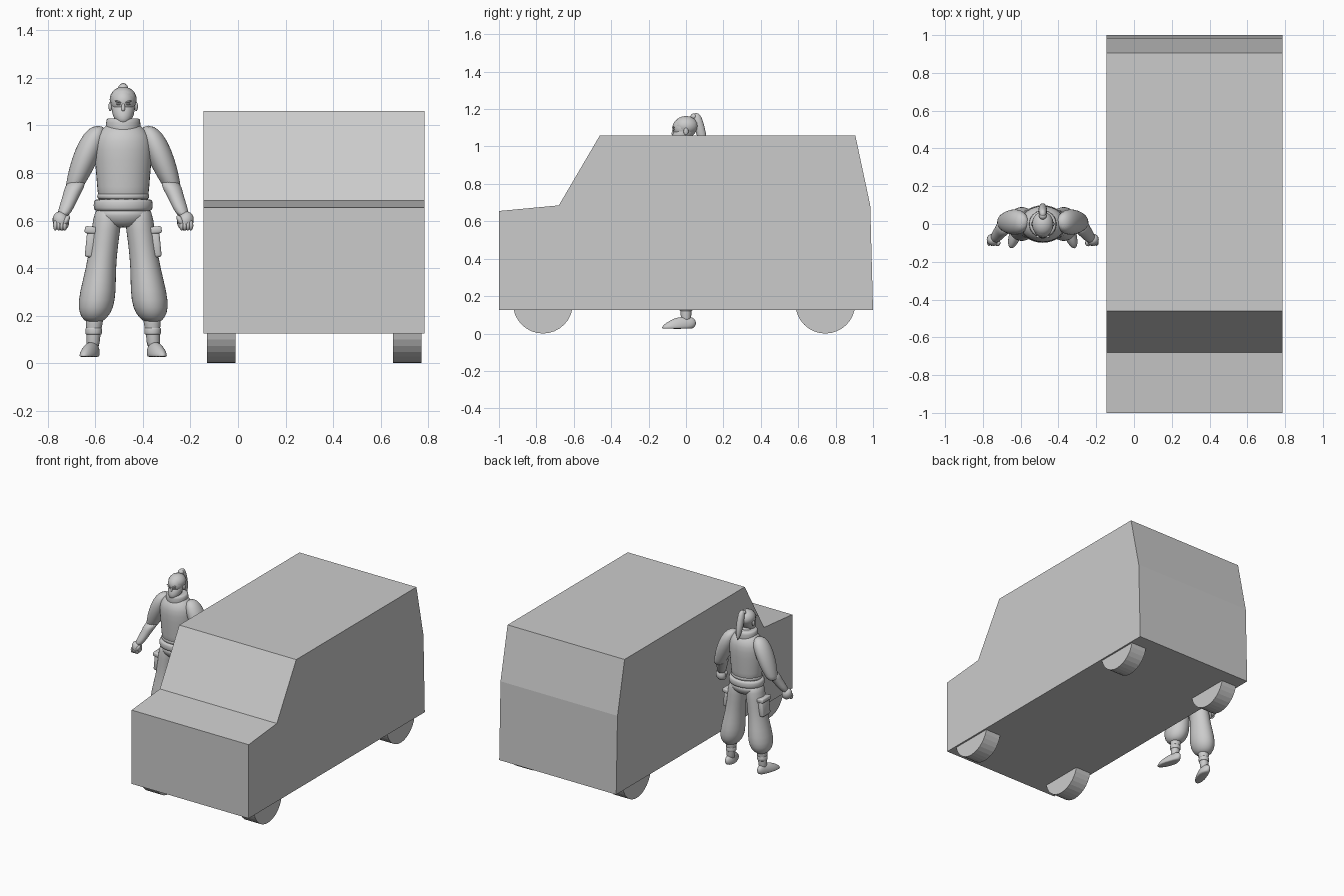
import bpy, bmesh, math
from mathutils import Matrix

default_cube = bpy.data.objects.get("Cube")
if default_cube:
    bpy.data.objects.remove(default_cube, do_unlink=True)

colour = (.6, .6, .6, 1)
grey = bpy.data.materials.new("plain_grey")
grey.use_nodes = True
grey.diffuse_color = colour
grey.node_tree.nodes["Principled BSDF"].inputs["Base Color"].default_value = colour

VAN_LEFT, VAN_RIGHT, VAN_FLOOR = .785, -.145, .125
FIGURE_X = -.483


def finish(name, bm):
    """Turn a bmesh into an object with the shared material."""
    bmesh.ops.recalc_face_normals(bm, faces=bm.faces)
    mesh = bpy.data.meshes.new(name)
    bm.to_mesh(mesh)
    bm.free()
    mesh.materials.append(grey)
    part = bpy.data.objects.new(name, mesh)
    bpy.context.collection.objects.link(part)
    return part


def finish_body_part(name, bm, mirror, subdivide=False):
    """Smooth a part of the figure, place it and mirror it if it is a pair."""
    for face in bm.faces:
        face.smooth = True
    part = finish(name, bm)
    part.location.x = FIGURE_X
    if mirror:
        modifier = part.modifiers.new("mirror", 'MIRROR')
        modifier.use_mirror_merge = False
    if subdivide:
        modifier = part.modifiers.new("subdivision", 'SUBSURF')
        modifier.levels = modifier.render_levels = 1


def loft(name, levels, start=(0, 0), lean=(0, 0), depth=1, mirror=False, splay=0):
    """Skin level ellipses given as (height, half width) along a leaning axis."""
    bm = bmesh.new()
    segments = 16
    top = levels[0][0]
    loops = []
    for z, radius in levels:
        centre_x = start[0] + lean[0] * (top - z)
        centre_y = start[1] + lean[1] * (top - z)
        loop = []
        for i in range(segments):
            angle = math.tau * i / segments
            y = centre_y + depth * radius * math.sin(angle)
            x = centre_x + radius * math.cos(angle) - splay * min(y, 0)
            loop.append(bm.verts.new((x, y, z)))
        loops.append(loop)
    for lower, upper in zip(loops, loops[1:]):
        for i in range(segments):
            bm.faces.new((lower[i - 1], lower[i], upper[i], upper[i - 1]))
    bm.faces.new(loops[0])
    bm.faces.new(loops[-1])
    finish_body_part(name, bm, mirror, subdivide=True)


def band(name, bottom, top, radius, **options):
    """Rounded ring of cloth around a body part."""
    inner = radius * .85
    middle = (bottom + top) / 2
    loft(name, [(bottom, inner), (bottom, radius), (middle, radius * 1.03),
                (top, radius), (top, inner)], **options)


def placed(location, size, tilt):
    return (Matrix.Translation(location) @ Matrix.Rotation(tilt, 4, 'Y')
            @ Matrix.Diagonal((*size, 1)))


def blob(name, location, size, mirror=False, tilt=0):
    """Ellipsoid with the given half sizes."""
    bm = bmesh.new()
    bmesh.ops.create_uvsphere(bm, u_segments=16, v_segments=10, radius=1,
                              matrix=placed(location, size, tilt))
    finish_body_part(name, bm, mirror)


def pad(name, location, size, tilt):
    """Pair of soft boxes with the given full sizes."""
    bm = bmesh.new()
    bmesh.ops.create_cube(bm, size=1, matrix=placed(location, size, tilt))
    bmesh.ops.bevel(bm, geom=bm.edges[:], offset=min(size) / 4, segments=2,
                    affect='EDGES', profile=.5)
    finish_body_part(name, bm, mirror=True)


# Van body: side profile swept across the width
profile = [(-1, VAN_FLOOR), (-1, .655), (-.68, .685), (-.46, 1.06),
           (.905, 1.06), (.985, .685), (1, VAN_FLOOR)]
bm = bmesh.new()
side = bm.faces.new([bm.verts.new((VAN_RIGHT, y, z)) for y, z in profile])
swept = bmesh.ops.extrude_face_region(bm, geom=[side], use_keep_orig=True)
bmesh.ops.translate(bm, vec=(VAN_LEFT - VAN_RIGHT, 0, 0),
                    verts=[v for v in swept["geom"] if isinstance(v, bmesh.types.BMVert)])
finish("van_body", bm)

# Wheels
wheel_radius = .16
for end, y in (("front", -.765), ("rear", .745)):
    for side, x in (("right", -.07), ("left", .713)):
        bm = bmesh.new()
        axle = Matrix.Translation((x, y, wheel_radius)) @ Matrix.Rotation(math.pi / 2, 4, 'Y')
        bmesh.ops.create_cone(bm, cap_ends=True, segments=32, radius1=wheel_radius,
                              radius2=wheel_radius, depth=.12, matrix=axle)
        finish(f"{end}_{side}_wheel", bm)

# Torso and clothing
loft("torso", [(.64, .11), (.74, .11), (.86, .124), (.94, .125), (.98, .1), (1.02, .05)], depth=.8)
band("collar", .96, 1.03, .073)
band("waist_band", .69, .715, .11, depth=.8)
band("belt", .64, .69, .125, depth=.8)
loft("hips", [(.66, .12), (.62, .125), (.58, .09), (.57, .05)], depth=.75)

# Arms and fists
loft("upper_arm", [(1, .02), (.97, .05), (.9, .06), (.82, .054), (.75, .04), (.72, .03)],
     start=(.105, .01), lean=(.39, 0), depth=1.2, mirror=True)
loft("forearm", [(.77, .035), (.74, .043), (.71, .036), (.66, .033), (.61, .025)],
     start=(.193, 0), lean=(.4, -.5), depth=1.1, mirror=True)
blob("fist", (.262, -.083, .598), (.034, .033, .041), mirror=True, tilt=.4)
for finger in range(4):
    blob("finger", (.285 - finger * .013, -.1, .58), (.01, .016, .022), mirror=True)
blob("thumb", (.24, -.1, .6), (.012, .018, .025), mirror=True, tilt=-.5)

# Baggy trousers, pouches and shoes
loft("trouser_leg", [(.66, .05), (.62, .063), (.5, .06), (.4, .064), (.3, .078),
                     (.23, .077), (.19, .055), (.17, .03)],
     start=(.06, 0), lean=(.13, 0), depth=1.2, mirror=True)
pad("thigh_pouch", (.137, 0, .5), (.04, .09, .11), tilt=-.1)
pad("pouch_flap", (.137, 0, .56), (.05, .1, .03), tilt=-.1)
loft("ankle", [(.2, .04), (.17, .037), (.12, .028), (.05, .03)],
     start=(.12, 0), lean=(.06, 0), mirror=True)
band("ankle_wrap", .12, .15, .035, start=(.124, 0), mirror=True)
loft("shoe", [(.025, .032), (.03, .036), (.05, .035), (.07, .028), (.09, .015)],
     start=(.128, -.048), lean=(0, -.7), depth=2.5, mirror=True, splay=.3)

# Head, hair and face
loft("neck", [(.96, .04), (1.06, .04)])
blob("skull", (0, -.008, 1.1), (.053, .065, .058))
loft("jaw", [(1.006, .015), (1.015, .03), (1.04, .046), (1.08, .052), (1.1, .05)],
     start=(0, -.045), lean=(0, -.5), depth=1.15)
blob("hair", (0, 0, 1.11), (.057, .066, .053))
blob("hair_tie", (0, .042, 1.16), (.02, .018, .016))
loft("ponytail", [(1.18, .01), (1.16, .022), (1.1, .024), (1.04, .021), (.98, .004)],
     start=(0, .053), lean=(0, .25), depth=1.2)
loft("nose", [(1.06, .006), (1.07, .01), (1.1, .004)], start=(0, -.07), lean=(0, -.1))
blob("eye", (.02, -.066, 1.09), (.01, .006, .004), mirror=True)
blob("brow", (.022, -.067, 1.1), (.016, .007, .004), mirror=True, tilt=-.3)
blob("mouth", (0, -.067, 1.045), (.015, .006, .003))
blob("ear", (.054, 0, 1.08), (.008, .013, .02), mirror=True)
